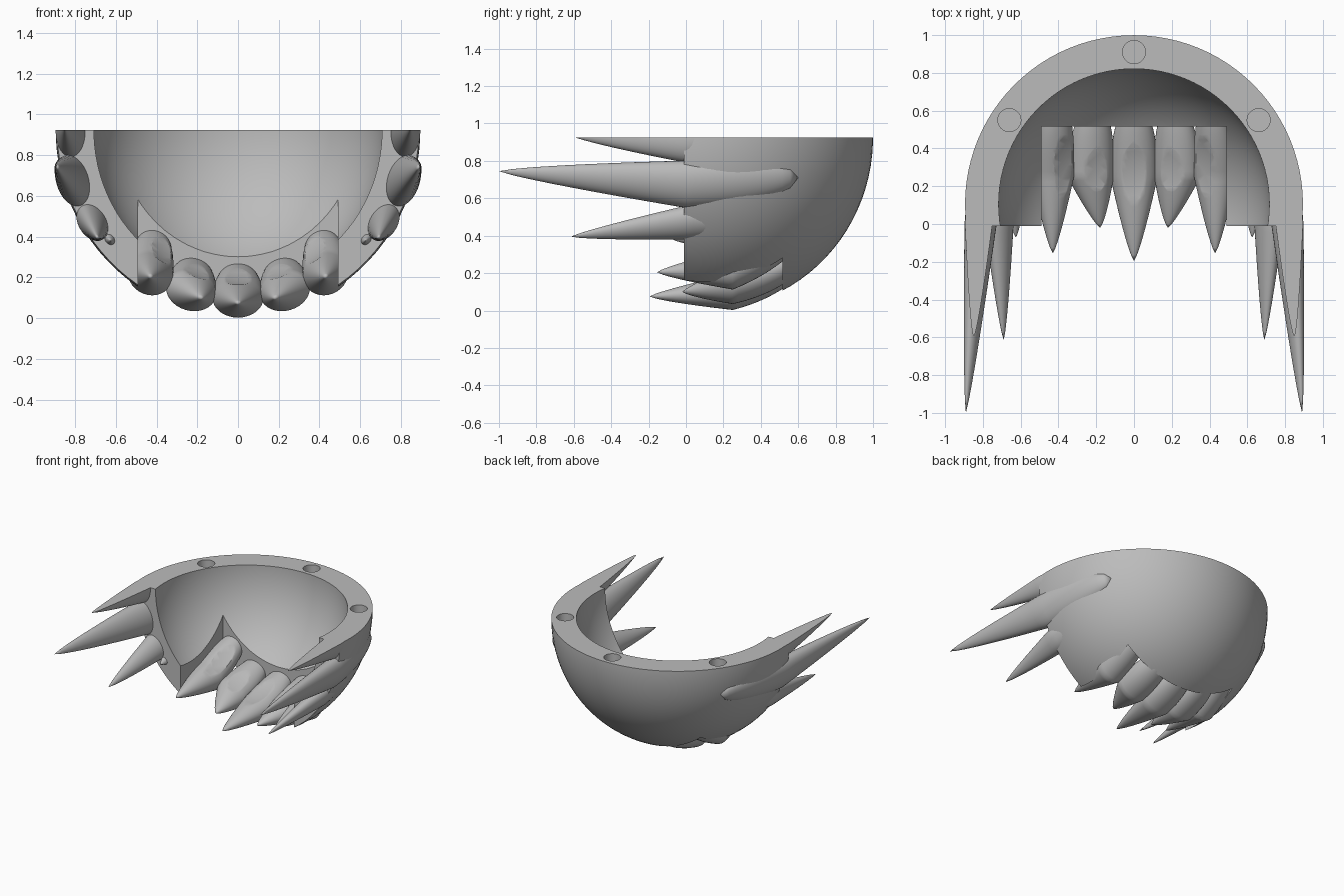
import bpy, bmesh, math
from mathutils import Vector, Matrix

old = bpy.data.objects.get("Cube")
if old:
    bpy.data.objects.remove(old, do_unlink=True)

RIM = 0.925
CENTRE = Vector((0, 0.105, RIM))

grey = bpy.data.materials.new("plain grey")
grey.use_nodes = True
COLOUR = (0.5, 0.5, 0.5, 1)
grey.diffuse_color = COLOUR
grey.node_tree.nodes["Principled BSDF"].inputs["Base Color"].default_value = COLOUR


def add_object(name, bm, material=None):
    bmesh.ops.recalc_face_normals(bm, faces=bm.faces)
    mesh = bpy.data.meshes.new(name)
    bm.to_mesh(mesh)
    bm.free()
    obj = bpy.data.objects.new(name, mesh)
    bpy.context.scene.collection.objects.link(obj)
    if material:
        mesh.materials.append(material)
    else:
        obj.hide_render = True
    return obj


def ellipsoid(name, width, depth, material=None):
    bm = bmesh.new()
    bmesh.ops.create_uvsphere(bm, u_segments=96, v_segments=47, radius=1)
    bmesh.ops.transform(bm, verts=bm.verts,
                        matrix=Matrix.Translation(CENTRE) @ Matrix.Diagonal((width, width, depth, 1)))
    return add_object(name, bm, material)


def box(name, low, high):
    low, high = Vector(low), Vector(high)
    bm = bmesh.new()
    bmesh.ops.create_cube(bm, size=1)
    bmesh.ops.transform(bm, verts=bm.verts,
                        matrix=Matrix.Translation((low + high) / 2) @ Matrix.Diagonal((*(high - low), 1)))
    return add_object(name, bm)


def cylinder(name, x, y, radius, depth):
    bm = bmesh.new()
    bmesh.ops.create_cone(bm, cap_ends=True, segments=40, radius1=radius, radius2=radius,
                          depth=depth * 2, matrix=Matrix.Translation((x, y, RIM)))
    return add_object(name, bm)


def spike(name, back, base, tip, thick, wide, side=1):
    """Spindle with a blunt buried end and a long tapered point."""
    back, base, tip = (Vector((p[0] * side, p[1], p[2])) for p in (back, base, tip))
    out = Vector((base.x, 0, base.z - RIM)).normalized()
    along = Vector((-out.z, 0, out.x))
    steps, sides = 14, 32
    path = []
    for i in range(1, steps + 1):
        s = 1 - i / steps
        bow = out * 0.05 * s * (1 - s)
        path.append((base.lerp(back, s) + bow, math.sqrt(1 - s ** 2.5)))
    for i in range(1, steps):
        s = i / steps
        path.append((base.lerp(tip, s), (1 - s) ** 0.78))
    bm = bmesh.new()
    rings = []
    for centre, size in path:
        ring = []
        for k in range(sides):
            a = math.tau * k / sides
            ring.append(bm.verts.new(centre + size * (out * thick * math.cos(a) + along * wide * math.sin(a))))
        rings.append(ring)
    first, last = bm.verts.new(back), bm.verts.new(tip)
    for k in range(sides):
        n = (k + 1) % sides
        bm.faces.new((first, rings[0][n], rings[0][k]))
        bm.faces.new((last, rings[-1][k], rings[-1][n]))
        for a, b in zip(rings, rings[1:]):
            bm.faces.new((a[k], a[n], b[n], b[k]))
    return add_object(name, bm, grey)


def carve(obj, cutters):
    for cutter in cutters:
        mod = obj.modifiers.new(cutter.name, 'BOOLEAN')
        mod.operation, mod.solver, mod.object = 'DIFFERENCE', 'EXACT', cutter
    bpy.context.view_layer.update()
    done = obj.evaluated_get(bpy.context.evaluated_depsgraph_get())
    mesh = bpy.data.meshes.new_from_object(done)
    obj.modifiers.clear()
    obj.data = mesh
    mesh.shade_smooth()
    mesh.set_sharp_from_angle(angle=math.radians(32))


# Cutters: hollow, flat rim, round sockets, open front and lower notch
hollow = ellipsoid("hollow_cutter", 0.717, 0.76)
top = box("rim_cutter", (-2, -2, RIM), (2, 2, 3))
sockets = [cylinder("socket_cutter", x, y, 0.061, 0.06)
           for x, y in ((0, 0.91), (0.66, 0.55), (-0.66, 0.55))]
front = box("front_cutter", (-2, -2, -1), (2, -0.01, 2))
notch = box("notch_cutter", (-0.49, -2.1, -1.1), (0.49, 0.515, 2.1))
shared = [hollow, top] + sockets

# Bowl wall
bowl = ellipsoid("bowl_wall", 0.895, 0.922, grey)
carve(bowl, shared + [front, notch])

# Spikes: back end, widest point, tip, thickness, width
paired = {
    "rim_spike": ((0.74, 0.58, 0.9), (0.822, 0, 0.915), (0.85, -0.63, 0.94), 0.073, 0.125),
    "long_spike": ((0.72, 0.6, 0.71), (0.812, 0, 0.675), (0.89, -1, 0.745), 0.08, 0.13),
    "middle_spike": ((0.62, 0.58, 0.53), (0.715, 0, 0.47), (0.69, -0.615, 0.395), 0.068, 0.098),
    "small_spike": ((0.6, 0.2, 0.4), (0.63, 0, 0.387), (0.625, -0.07, 0.38), 0.024, 0.032),
    "lower_outer_spike": ((0.4, 0.64, 0.42), (0.43, 0.25, 0.22), (0.43, -0.155, 0.205), 0.105, 0.115),
    "lower_inner_spike": ((0.21, 0.64, 0.27), (0.23, 0.25, 0.135), (0.18, -0.02, 0.1), 0.098, 0.125),
}
for name, shape in paired.items():
    for label, side in (("left", 1), ("right", -1)):
        carve(spike(label + "_" + name, *shape, side=side), shared)
carve(spike("lower_centre_spike", (0, 0.64, 0.25), (0, 0.25, 0.1), (0, -0.195, 0.075), 0.097, 0.125), shared)

for cutter in shared + [front, notch]:
    bpy.data.objects.remove(cutter, do_unlink=True)
